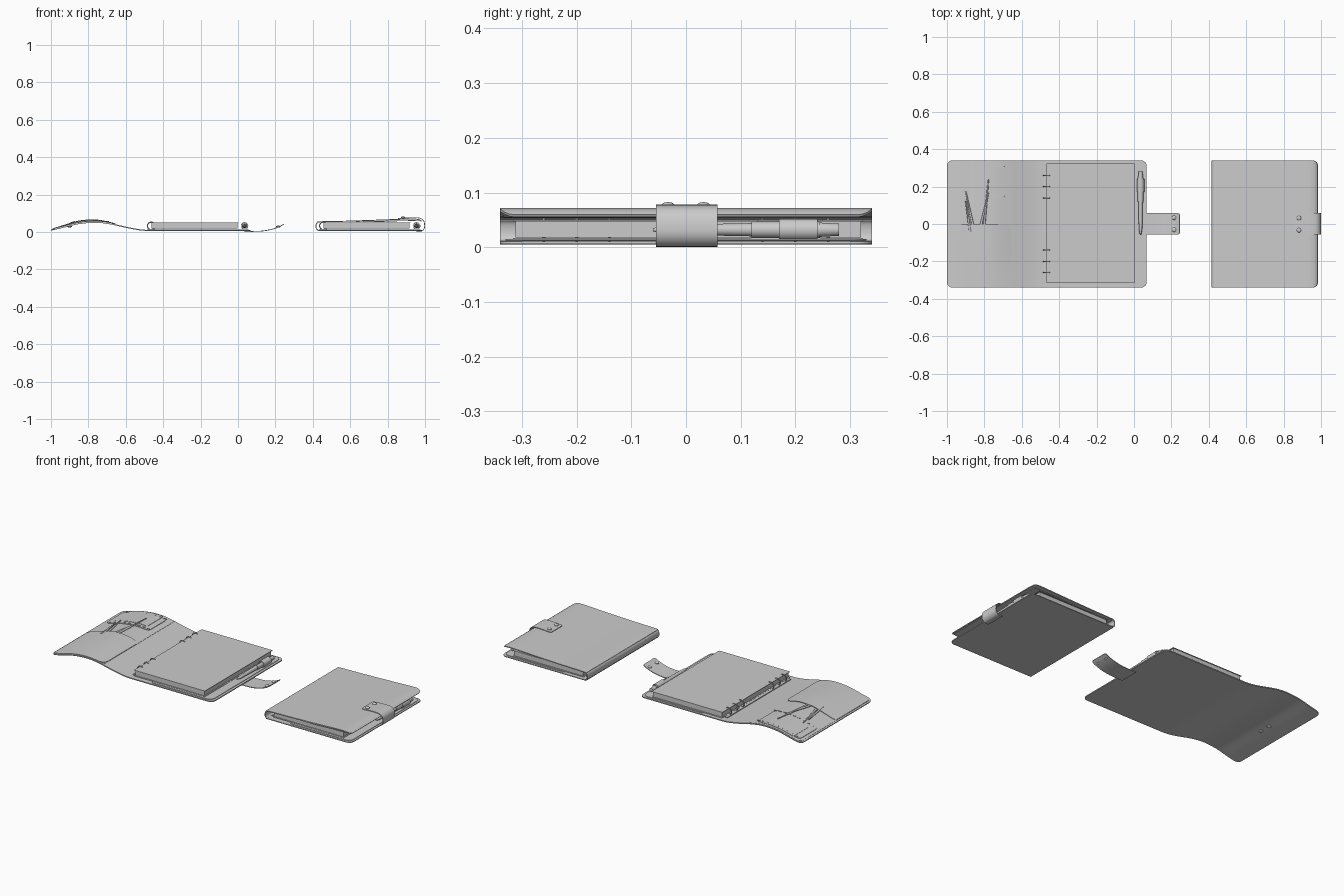
import bpy, bmesh, math
from mathutils import Vector

if "Cube" in bpy.data.objects:
    bpy.data.objects.remove(bpy.data.objects["Cube"])


def finish(ob, name, angle=40):
    ob.name = ob.data.name = name
    bpy.ops.object.select_all(action='DESELECT')
    ob.select_set(True)
    bpy.context.view_layer.objects.active = ob
    bpy.ops.object.shade_smooth_by_angle(angle=math.radians(angle))
    return ob


def spline(pts, n=8):
    """Catmull-Rom samples through (x, z) points"""
    p = [Vector(q) for q in pts]
    p = [2 * p[0] - p[1]] + p + [2 * p[-1] - p[-2]]
    out = []
    for i in range(1, len(p) - 2):
        a, b, c, d = p[i - 1:i + 3]
        for k in range(n):
            t = k / n
            out.append(0.5 * (2 * b + (c - a) * t + (2 * a - 5 * b + 4 * c - d) * t * t
                              + (3 * b - a - 3 * c + d) * t ** 3))
    return out + [p[-2]]


def sheet(name, path, y0, y1, t, r0=0.0, r1=0.0, bulge=0.0, ny=1):
    """Leather sheet following an x-z path, with rounded corners at both ends"""
    s = [0.0]
    for a, b in zip(path, path[1:]):
        s.append(s[-1] + (b - a).length)
    total = s[-1]
    # extra samples inside the rounded corners
    marks = sorted(set([round(v, 5) for v in s]
                       + [round(r0 * k * k / 36, 5) for k in range(7)]
                       + [round(total - r1 * k * k / 36, 5) for k in range(1, 7)]))
    bm = bmesh.new()
    rows = []
    for m in marks:
        i = max(k for k in range(len(s) - 1) if s[k] <= m + 1e-6)
        d = path[i + 1] - path[i]
        p = path[i] + d * ((m - s[i]) / max(d.length, 1e-6))
        tan = path[min(i + 2, len(path) - 1)] - path[max(i - 1, 0)]
        nrm = Vector((-tan.y, tan.x)).normalized() * t / 2
        inset = 0
        for r, e in ((r0, m), (r1, total - m)):
            if r and e < r:
                inset = r - math.sqrt(max(r * r - (r - e) ** 2, 0))
        loop = []
        for side in (1, -1):
            for j in (range(ny + 1) if side == 1 else range(ny, -1, -1)):
                v = j / ny
                q = p + nrm * side
                lift = bulge * math.sin(math.pi * m / total) * math.sin(math.pi / 2 * v)
                loop.append(bm.verts.new((q.x, y0 + inset + (y1 - y0 - 2 * inset) * v, q.y + lift)))
        rows.append(loop)
    for a, b in zip(rows, rows[1:]):
        for j in range(len(a)):
            k = (j + 1) % len(a)
            bm.faces.new((a[j], a[k], b[k], b[j]))
    bm.faces.new(rows[0])
    bm.faces.new(rows[-1])
    bmesh.ops.recalc_face_normals(bm, faces=bm.faces)
    me = bpy.data.meshes.new(name)
    bm.to_mesh(me)
    bm.free()
    ob = bpy.data.objects.new(name, me)
    bpy.context.collection.objects.link(ob)
    return finish(ob, name)


def box(name, x0, x1, y0, y1, z0, z1):
    bpy.ops.mesh.primitive_cube_add(size=1, location=((x0 + x1) / 2, (y0 + y1) / 2, (z0 + z1) / 2))
    ob = bpy.context.object
    ob.scale = (x1 - x0, y1 - y0, z1 - z0)
    ob.name = name
    return ob


def rod(name, a, b, ra, rb, sides=20):
    a, b = Vector(a), Vector(b)
    bpy.ops.mesh.primitive_cone_add(vertices=sides, radius1=ra, radius2=rb, depth=(b - a).length,
                                    location=(a + b) / 2)
    ob = bpy.context.object
    ob.rotation_euler = (b - a).to_track_quat('Z', 'Y').to_euler()
    return finish(ob, name)


def dome(name, loc, r, h):
    bpy.ops.mesh.primitive_uv_sphere_add(segments=20, ring_count=10, radius=1, location=loc)
    ob = bpy.context.object
    ob.scale = (r, r, h)
    return finish(ob, name)


def interior(tag, dx):
    """Paper block, rings, back pocket and pen shared by both binders"""
    sheet(tag + "_back_pocket", [Vector((-.345 + dx, .0135)), Vector((.055 + dx, .0135))],
          -.33, .33, .003, .01, .03)
    box(tag + "_ring_plate", -.485 + dx, -.445 + dx, -.3, .3, .011, .016)
    box(tag + "_page_block", -.462 + dx, -.004 + dx, -.312, .32, .018, .047)
    for z in (.0155, .0485):
        box(tag + "_page_board", -.468 + dx, .002 + dx, -.316, .324, z - .0012, z + .0012)
    for sgn in (1, -1):
        for y in (.14, .2, .26):
            bpy.ops.mesh.primitive_torus_add(major_segments=28, minor_segments=8, major_radius=.02,
                                             minor_radius=.003, location=(-.464 + dx, sgn * y, .033),
                                             rotation=(math.pi / 2, 0, 0))
            finish(bpy.context.object, tag + "_ring")
    # pen lying in its loop along the right edge
    x, z = .035 + dx, .032
    for n, y0, y1, ra, rb in (("tip", -.06, -.03, .003, .009), ("barrel", -.03, .12, .009, .012),
                              ("cap", .12, .245, .015, .015), ("cap_end", .245, .28, .013, .011)):
        rod(f"{tag}_pen_{n}", (x, y0, z), (x, y1, z), ra, rb)
    box(tag + "_pen_clip", x - .003, x + .003, .13, .25, z + .015, z + .018)
    loop = [Vector((x + .0185 * math.cos(a), z + .0185 * math.sin(a)))
            for a in [math.radians(-90 + k * 15) for k in range(25)]]
    sheet(tag + "_pen_loop", loop, .17, .24, .003)


# open binder: wavy front cover on the left, flat back on the right
open_path = spline([(-1, .010), (-.93, .026), (-.85, .045), (-.76, .052), (-.68, .043), (-.58, .021),
                    (-.5, .009), (-.4, .008), (.068, .008)])
sheet("open_cover", open_path, -.34, .34, .006, .03, .03)
interior("open", 0)


def part(x0, x1, dz):
    return [p + Vector((0, dz)) for p in open_path if x0 <= p.x <= x1]


def surf(x):
    return min(open_path, key=lambda p: abs(p.x - x)).y


sheet("front_pocket", part(-.999, -.655, .0055), -.335, 0, .003, .02, .04, .009, 10)
sheet("front_lining", part(-.995, -.65, .0035), -.335, .335, .002, .03, 0)
sheet("card_holder", part(-.975, -.685, .006), .14, .315, .003, .02, .02)
sheet("card", part(-.94, -.72, .0085), .17, .325, .002, .01, .01)
# stitches around the card holder
for k in range(9):
    x = -.955 + k * .031
    for y in (.15, .308):
        box("stitch", x, x + .018, y - .002, y + .002, surf(x) + .007, surf(x) + .0105)
# pointed tools standing in the pocket
for xa, xb, yt in ((-.865, -.9, .175), (-.815, -.778, .24)):
    for off, w in ((-.011, .7), (.011, 1)):
        a = (xa + off, -.04, surf(xa) + .008)
        b = (xb, yt * w, surf(xb) + .012)
        rod("pocket_tool", a, b, .007, .003, 12)

# closed binder: cover folds around the spine
closed_path = spline([(.985, .008), (.7, .008), (.45, .008), (.43, .009), (.419, .018), (.4175, .036),
                      (.424, .05), (.445, .0545), (.6, .058), (.8, .065), (.92, .0695), (.96, .067),
                      (.98, .0575)])
sheet("closed_cover", closed_path, -.34, .34, .005, .03, .03)
interior("closed", .92)
# folded pocket inside the closed cover
sheet("closed_inner_pocket", spline([(.63, .0545), (.75, .055), (.86, .059), (.965, .061)]),
      -.335, 0, .003, .03, .02)
sheet("closed_inner_cards", spline([(.66, .0555), (.8, .0585), (.95, .062)]), .14, .32, .003)

# closing straps: loose and fastened
sheet("open_strap", spline([(.035, .003), (.08, .003), (.13, .005), (.18, .014), (.22, .028), (.245, .042)]),
      -.055, .058, .004, 0, .012)
sheet("closed_strap", spline([(.955, .003), (.98, .004), (.994, .016), (.998, .035), (.992, .06),
                              (.97, .074), (.92, .0755), (.855, .0715)]),
      -.055, .058, .004, 0, .012)

# press studs on straps and their sockets under the open cover
for y in (.034, -.031):
    dome("open_strap_stud", (.215, y, .0285), .012, .006)
    dome("closed_strap_stud", (.882, y - .002, .0765), .012, .006)
    dome("cover_socket", (-.9, y, surf(-.9) - .004), .012, .006)
